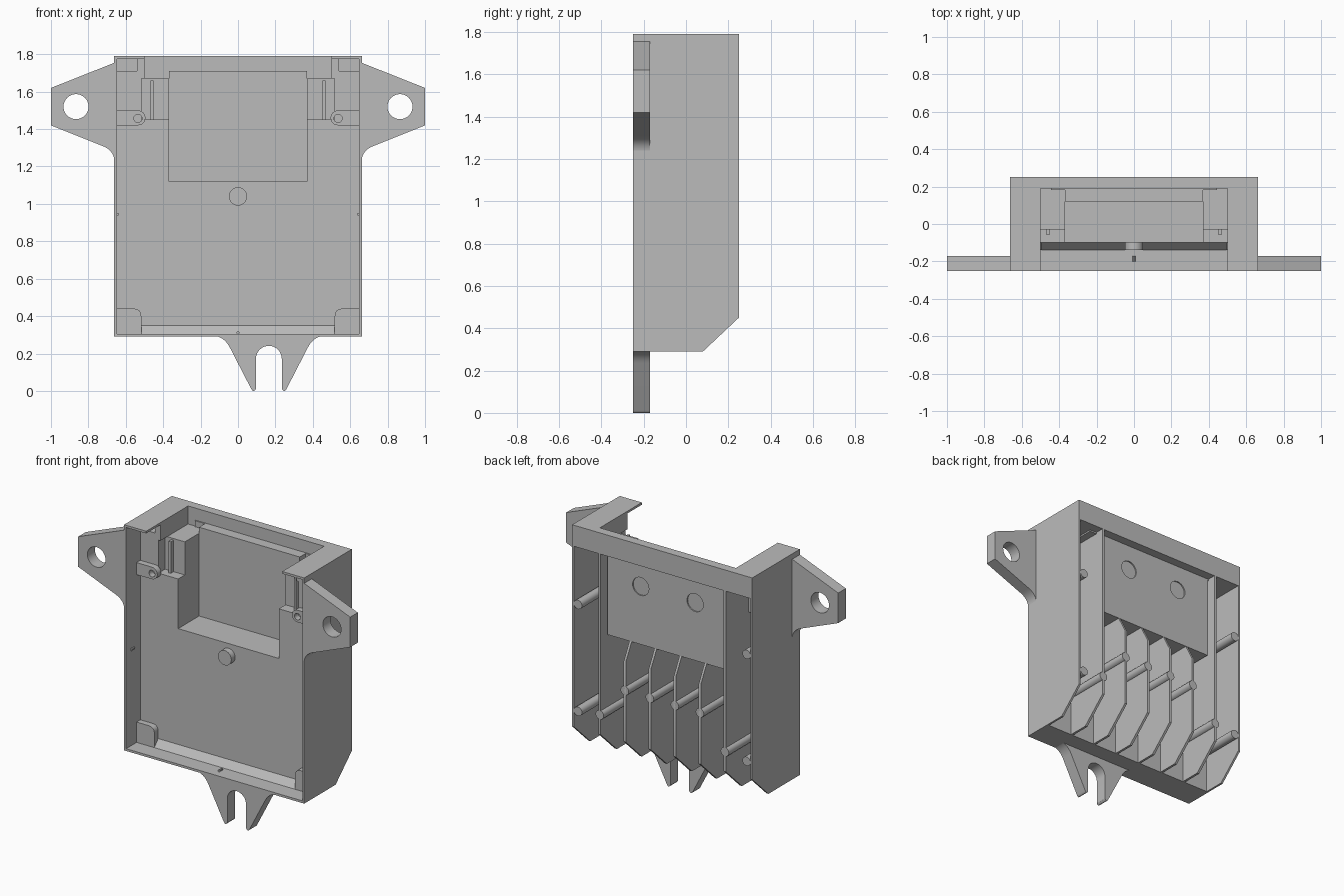
import bpy, bmesh
from math import cos, sin, pi, radians
from mathutils import Vector

cube = bpy.data.objects.get("Cube")
if cube:
    bpy.data.objects.remove(cube, do_unlink=True)

grey = bpy.data.materials.new("grey_plastic")
grey.use_nodes = True
grey.diffuse_color = (0.5, 0.5, 0.5, 1)
grey.node_tree.nodes["Principled BSDF"].inputs["Base Color"].default_value = (0.5, 0.5, 0.5, 1)


def finish(name, bm):
    """Clean a bmesh and link it as an object."""
    bmesh.ops.remove_doubles(bm, verts=bm.verts, dist=1e-5)
    bmesh.ops.recalc_face_normals(bm, faces=bm.faces)
    me = bpy.data.meshes.new(name)
    bm.to_mesh(me)
    bm.free()
    me.materials.append(grey)
    me.shade_smooth()
    me.set_sharp_from_angle(angle=radians(30))
    ob = bpy.data.objects.new(name, me)
    bpy.context.collection.objects.link(ob)
    return ob


def box(name, x, y, z):
    bm = bmesh.new()
    bmesh.ops.create_cube(bm, size=1)
    for v in bm.verts:
        v.co = [r[0] + (c + 0.5) * (r[1] - r[0]) for c, r in zip(v.co, (x, y, z))]
    return finish(name, bm)


def pair(name, x, y, z):
    box("left_" + name, x, y, z)
    box("right_" + name, (-x[1], -x[0]), y, z)


def arc(cx, cz, r, a0=0, a1=360, n=24):
    """Points on an arc; a full turn leaves out the repeated point."""
    m = n if a1 - a0 == 360 else n + 1
    return [(cx + r * cos(radians(a0 + (a1 - a0) * i / n)),
             cz + r * sin(radians(a0 + (a1 - a0) * i / n))) for i in range(m)]


def bend(p, q, r, n=8):
    """Smooth corner from p to r pulled towards q."""
    p, q, r = Vector(p), Vector(q), Vector(r)
    return [tuple(p.lerp(q, t).lerp(q.lerp(r, t), t)) for t in (i / n for i in range(n + 1))]


def prism(name, loops, lo, hi, axis="y", mirror=False):
    """Extrude outlines (the later ones are holes) along an axis."""
    cu = bpy.data.curves.new(name + "_outline", "CURVE")
    cu.dimensions, cu.fill_mode, cu.extrude = "2D", "BOTH", (hi - lo) / 2
    for pts in loops:
        sp = cu.splines.new("POLY")
        sp.points.add(len(pts) - 1)
        for p, (a, b) in zip(sp.points, pts):
            p.co = (a, b, 0, 1)
        sp.use_cyclic_u = True
    tmp = bpy.data.objects.new(name + "_outline", cu)
    bpy.context.collection.objects.link(tmp)
    dg = bpy.context.evaluated_depsgraph_get()
    me = bpy.data.meshes.new_from_object(tmp.evaluated_get(dg))
    bm = bmesh.new()
    bm.from_mesh(me)
    bpy.data.objects.remove(tmp)
    bpy.data.curves.remove(cu)
    bpy.data.meshes.remove(me)
    mid = (lo + hi) / 2
    for v in bm.verts:
        a, b, c = v.co
        v.co = (a, c + mid, b) if axis == "y" else (c + mid, a, b)
        if mirror:
            v.co.x *= -1
    return finish(name, bm)


def both(name, loops, lo, hi):
    prism("left_" + name, loops, lo, hi)
    prism("right_" + name, loops, lo, hi, mirror=True)


FRONT, BACK = -0.25, 0.25
P0, P1 = -0.10, -0.06       # main panel front and rear

# Outer shell: side walls with chamfered foot, bottom wall, notched top
side = [(FRONT, 0.29), (0.08, 0.29), (BACK, 0.45), (BACK, 1.79), (FRONT, 1.79)]
prism("left_wall", [side], 0.648, 0.662, "x")
prism("right_wall", [side], -0.662, -0.648, "x")
box("bottom_wall", (-0.65, 0.65), (FRONT, P1), (0.29, 0.305))
box("top_rear_beam", (-0.65, 0.65), (0.19, BACK), (1.65, 1.79))
pair("top_plate", (0.5, 0.65), (FRONT, 0.19), (1.775, 1.79))
pair("top_filler", (0.5, 0.65), (-0.03, 0.19), (1.65, 1.775))
pair("top_flange", (0.5, 0.54), (P0, 0.0), (1.67, 1.775))

# Main panel around the pocket
box("lower_panel", (-0.65, 0.65), (P0, P1), (0.3, 1.12))
pair("side_panel", (0.37, 0.65), (P0, P1), (1.12, 1.45))
pair("upper_panel", (0.515, 0.65), (P0, P1), (1.45, 1.71))
pair("upper_panel_top", (0.54, 0.65), (P0, 0.0), (1.68, 1.71))
prism("floor_slope", [[(-0.14, 0.305), (P0, 0.35), (P0, 0.305)]], -0.52, 0.52, "x")

# Stepped shoulders beside the pocket
pair("shoulder_face", (0.37, 0.52), (-0.03, 0.01), (1.42, 1.67))
pair("shoulder_ledge", (0.37, 0.53), (P0, 0.01), (1.42, 1.45))
pair("shoulder_return", (0.515, 0.54), (P0, 0.01), (1.42, 1.67))
pair("shoulder_top", (0.37, 0.52), (-0.03, 0.19), (1.64, 1.67))

# Deep pocket, its rear panel with two shallow round recesses
pair("pocket_side", (0.37, 0.445), (P0, 0.19), (1.12, 1.45))
pair("pocket_side_upper", (0.37, 0.445), (-0.03, 0.19), (1.45, 1.67))
box("pocket_floor", (-0.445, 0.445), (P0, 0.19), (1.095, 1.12))
box("pocket_back", (-0.37, 0.37), (0.12, 0.182), (1.11, 1.71))
rect = [(-0.445, 1.095), (0.445, 1.095), (0.445, 1.71), (-0.445, 1.71)]
prism("pocket_back_skin", [rect, arc(0.2, 1.48, 0.06), arc(-0.2, 1.48, 0.06)], 0.182, 0.19)

# Cooling fins on the rear, each with a round pin
foot = [(P1, 0.29), (0.08, 0.29), (BACK, 0.45)]
short = foot + [(BACK, 0.98), (0.18, 1.11), (P1, 1.11)]
tall = foot + [(BACK, 1.66), (P1, 1.66)]
for i in range(6):
    x = (i - 2.5) * 0.184
    outer = i in (0, 5)
    prism(f"fin_{i + 1}", [tall if outer else short], x - 0.008, x + 0.008, "x")
    prism(f"fin_pin_{i + 1}", [arc(x, 0.58 if outer else 0.79, 0.03)], P1, BACK)
for level, z in (("lower", 0.56), ("upper", 1.27)):
    both(level + "_wall_pin", [arc(0.62, z, 0.03)], P1, BACK)

# Mounting ears with round holes
ear = [(0.66, 1.755), (1.0, 1.62), (1.0, 1.42)] + bend((0.725, 1.31), (0.66, 1.285), (0.66, 1.22))
both("ear", [ear, arc(0.866, 1.52, 0.067, n=32)], FRONT, -0.17)

# Slotted foot tab, mirrored about its own centre line
cx = 0.165
half = bend((-0.13, 0.295), (-0.075, 0.29), (-0.045, 0.235))
half += bend((0.07, 0.012), (0.083, -0.012), (0.096, 0.012), 6)
slot = arc(cx, 0.172, 0.069, 180, 0, 16)
tab = half + slot + [(2 * cx - a, b) for a, b in reversed(half)]
prism("foot_tab", [tab], FRONT, -0.17)

# Small details inside the front: screw lugs, corner pads, post, nubs
lug = [(0.65, 1.42), (0.65, 1.5)] + arc(0.535, 1.46, 0.04, 90, 270, 12)
both("screw_lug", [lug, arc(0.535, 1.457, 0.022, n=16)], -0.14, P0)
pad = [(0.65, 0.305), (0.65, 0.44)] + bend((0.56, 0.44), (0.517, 0.44), (0.517, 0.397)) + [(0.517, 0.305)]
both("corner_pad", [pad], -0.14, P0)
prism("centre_post", [arc(0, 1.04, 0.049)], -0.14, P0)
both("wall_nub", [arc(0.645, 0.945, 0.008, n=10)], -0.2, -0.17)
prism("floor_nub", [arc(0, 0.312, 0.008, n=10)], -0.2, -0.17)
